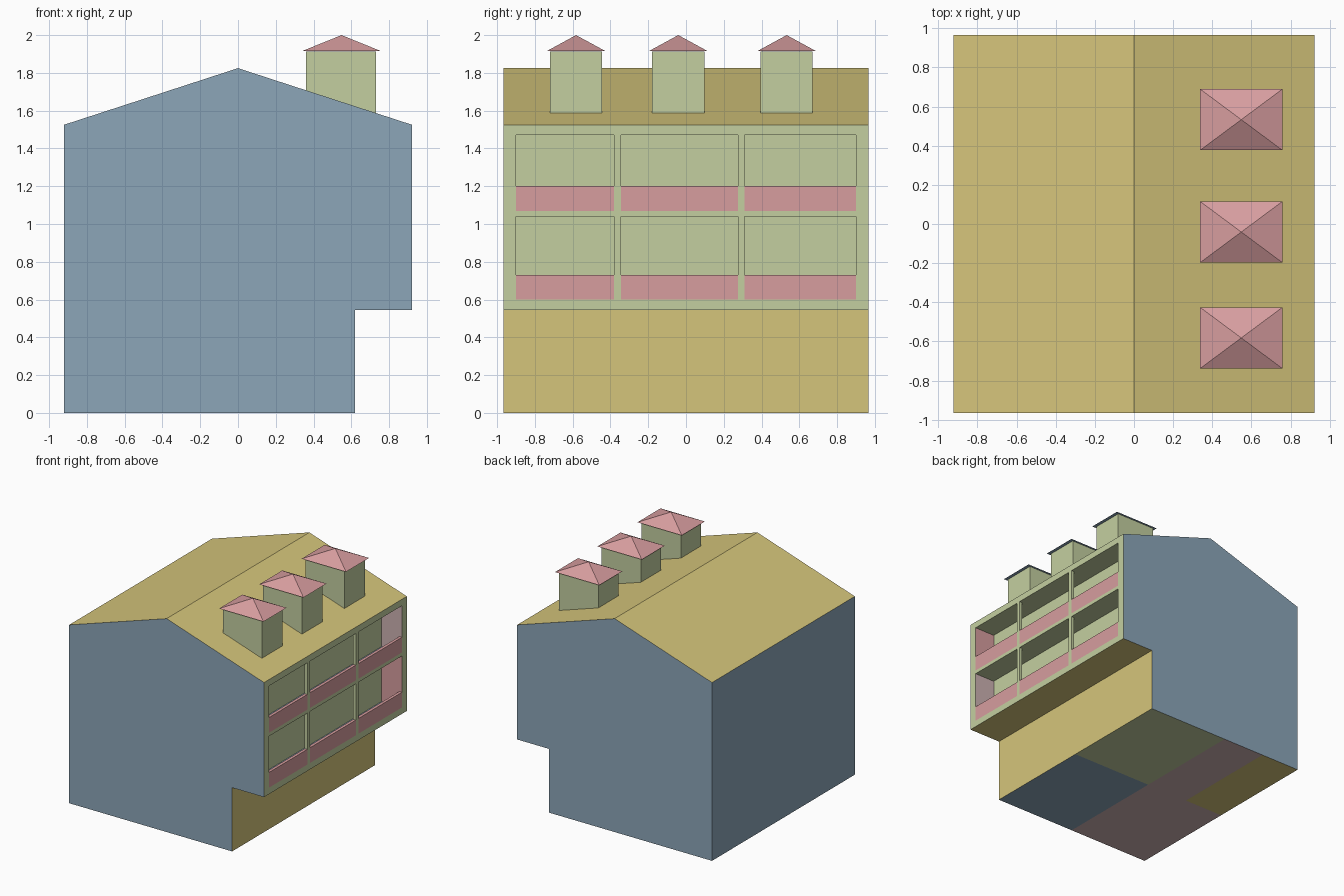
import bpy, bmesh
from mathutils import Vector

if "Cube" in bpy.data.objects:
    bpy.data.objects.remove(bpy.data.objects["Cube"])


def lin(c):
    c /= 255
    return c / 12.92 if c <= 0.04045 else ((c + 0.055) / 1.055) ** 2.4


PALETTE = [("blue", 140, 166, 185), ("tan", 213, 197, 123), ("green", 196, 207, 160),
           ("pink", 215, 157, 159), ("mauve", 205, 178, 178)]
MATS = []
for name, *rgb in PALETTE:
    m = bpy.data.materials.new(name)
    m.diffuse_color = (*[lin(c) for c in rgb], 1)
    m.use_nodes = True
    m.node_tree.nodes["Principled BSDF"].inputs["Base Color"].default_value = m.diffuse_color
    MATS.append(m)
BLUE, TAN, GREEN, PINK, MAUVE = range(5)


def face(bm, pts, normal, mat):
    """Add a flat face that points along the given normal."""
    f = bm.faces.new([bm.verts.new(p) for p in pts])
    f.normal_update()
    if f.normal.dot(Vector(normal)) < 0:
        f.normal_flip()
    f.material_index = mat


def rect_x(bm, x, y0, y1, z0, z1, mat, d=1):
    face(bm, [(x, y0, z0), (x, y1, z0), (x, y1, z1), (x, y0, z1)], (d, 0, 0), mat)


def rect_y(bm, y, x0, x1, z0, z1, mat, d=1):
    face(bm, [(x0, y, z0), (x1, y, z0), (x1, y, z1), (x0, y, z1)], (0, d, 0), mat)


def rect_z(bm, z, x0, x1, y0, y1, mat, d=1):
    face(bm, [(x0, y0, z), (x1, y0, z), (x1, y1, z), (x0, y1, z)], (0, 0, d), mat)


def box(bm, x0, x1, y0, y1, z0, z1, mat):
    rect_x(bm, x0, y0, y1, z0, z1, mat, -1)
    rect_x(bm, x1, y0, y1, z0, z1, mat, 1)
    rect_y(bm, y0, x0, x1, z0, z1, mat, -1)
    rect_y(bm, y1, x0, x1, z0, z1, mat, 1)
    rect_z(bm, z0, x0, x1, y0, y1, mat, -1)
    rect_z(bm, z1, x0, x1, y0, y1, mat, 1)


def finish(bm, name):
    me = bpy.data.meshes.new(name)
    bmesh.ops.remove_doubles(bm, verts=bm.verts, dist=0.0001)
    bm.to_mesh(me)
    bm.free()
    for m in MATS:
        me.materials.append(m)
    ob = bpy.data.objects.new(name, me)
    bpy.context.collection.objects.link(ob)


X, Y = 0.922, 0.965              # half width and half depth
STEP, LEDGE = 0.62, 0.545        # ground floor wall and overhang height
EAVE, RIDGE = 1.525, 1.825

# building shell: gables, left wall, ground floor wall, soffit
bm = bmesh.new()
profile = [(-X, 0), (STEP, 0), (STEP, LEDGE), (X, LEDGE), (X, EAVE), (0, RIDGE), (-X, EAVE)]
for s in (-1, 1):
    face(bm, [(x, s * Y, z) for x, z in profile], (0, s, 0), BLUE)
rect_x(bm, -X, -Y, Y, 0, EAVE, BLUE, -1)
rect_x(bm, STEP, -Y, Y, 0, LEDGE, TAN)
rect_z(bm, LEDGE, STEP, X, -Y, Y, TAN, -1)
# patchwork underside
xs = [STEP, -0.15, -0.55, -X]
for y0, y1, cols in ((-Y, 0, (BLUE, MAUVE, MAUVE)), (0, Y, (GREEN, MAUVE, TAN))):
    for i, c in enumerate(cols):
        rect_z(bm, 0, xs[i + 1], xs[i], y0, y1, c, -1)
finish(bm, "building_shell")

# gable roof
bm = bmesh.new()
for s in (-1, 1):
    face(bm, [(0, -Y, RIDGE), (0, Y, RIDGE), (s * X, Y, EAVE), (s * X, -Y, EAVE)], (0, 0, 1), TAN)
finish(bm, "gable_roof")

# facade border and rails
BAYS = [(-0.90, -0.38), (-0.345, 0.275), (0.31, 0.90)]
FLOORS = [(0.60, 0.73, 1.04), (1.07, 1.20, 1.47)]   # floor, parapet top, ceiling
END, BACK, THIN = 0.90, 0.73, 0.025
bm = bmesh.new()
for z0, z1 in ((LEDGE, 0.60), (1.04, 1.07), (1.47, EAVE)):
    rect_x(bm, X, -END, END, z0, z1, GREEN)
for s in (-1, 1):
    rect_x(bm, X, min(s * END, s * Y), max(s * END, s * Y), LEDGE, EAVE, GREEN)
finish(bm, "facade_frame")

# recessed galleries with parapets and posts
galleries, parapets, posts = bmesh.new(), bmesh.new(), bmesh.new()
for i, (z0, zp, z1) in enumerate(FLOORS):
    rect_x(galleries, BACK, -END, END, z0, z1, GREEN)
    rect_z(galleries, z0, BACK, X, -END, END, BLUE, 1)
    rect_z(galleries, z1, BACK, X, -END, END, GREEN, -1)
    rect_y(galleries, END, BACK, X, z0, z1, (PINK, MAUVE)[i], -1)
    rect_y(galleries, -END, BACK, X, z0, z1, (MAUVE, PINK)[i], 1)
    for y0, y1 in BAYS:
        box(parapets, X - THIN, X, y0, y1, z0, zp, PINK)
    for a, b in zip(BAYS, BAYS[1:]):
        box(posts, X - THIN, X, a[1], b[0], z0, z1, GREEN)
finish(galleries, "galleries")
finish(parapets, "parapets")
finish(posts, "gallery_posts")

# three roof turrets with pyramid caps
for n, yc in enumerate((-0.582, -0.041, 0.533), 1):
    bm = bmesh.new()
    box(bm, 0.36, 0.73, yc - 0.138, yc + 0.138, 1.587, 1.914, GREEN)
    finish(bm, f"turret_{n}")
    bm = bmesh.new()
    x0, x1, y0, y1, z = 0.338, 0.758, yc - 0.156, yc + 0.156, 1.915
    rim = [(x0, y0, z), (x1, y0, z), (x1, y1, z), (x0, y1, z)]
    for k in range(4):
        face(bm, [rim[k], rim[(k + 1) % 4], (0.548, yc, 2.0)], (0, 0, 1), PINK)
    rect_z(bm, z, x0, x1, y0, y1, BLUE, -1)
    finish(bm, f"turret_cap_{n}")
